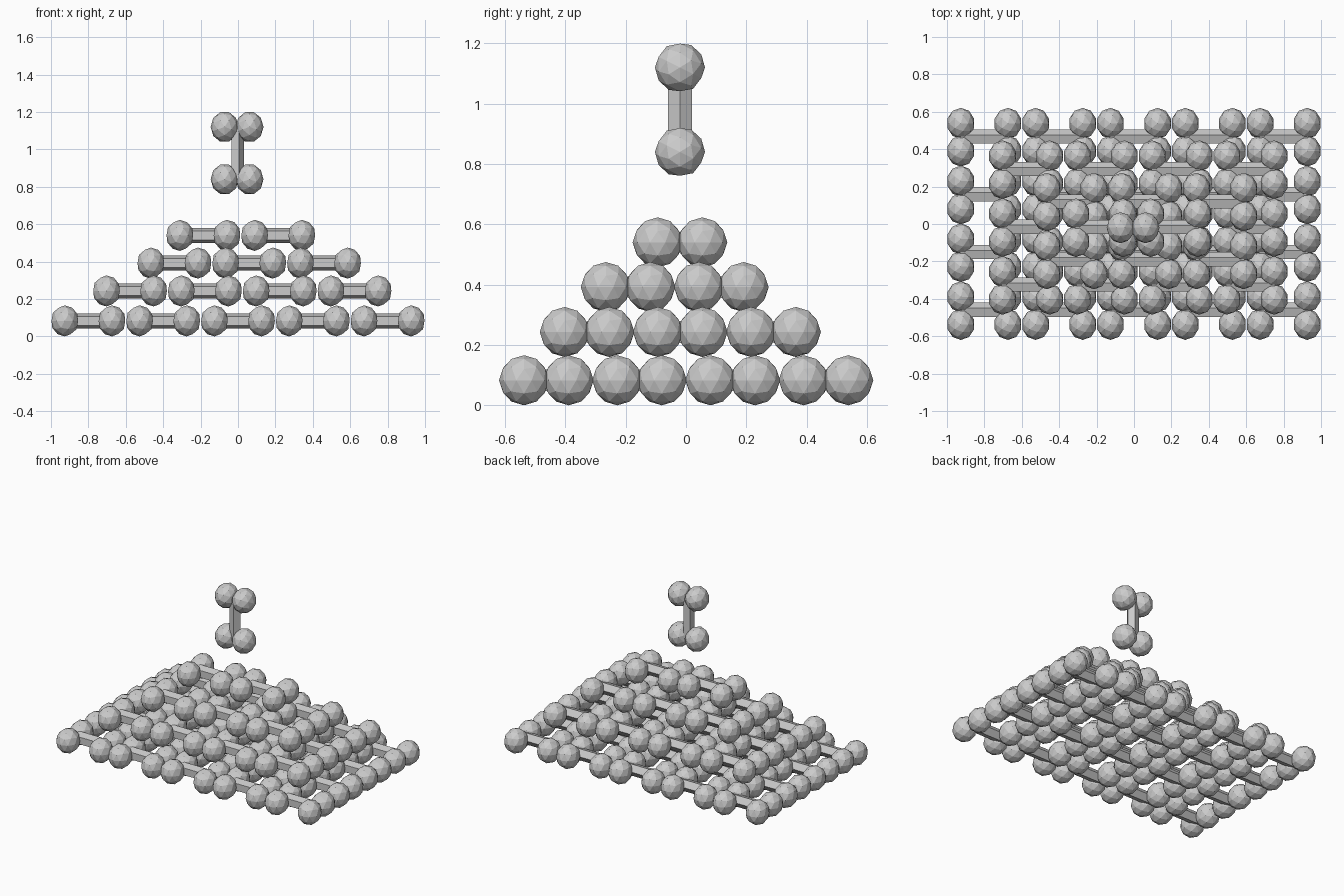
import bpy, bmesh
from math import pi
from mathutils import Matrix, Vector

if "Cube" in bpy.data.objects:
    bpy.data.objects.remove(bpy.data.objects["Cube"])

# One bone: two faceted knobs at each end and a five-sided shaft along x
def bone_mesh():
    bm = bmesh.new()
    for x in (-0.14, 0.14):
        for y in (-0.074, 0.074):
            bmesh.ops.create_icosphere(bm, subdivisions=2, radius=0.083,
                                       matrix=Matrix.Translation((x, y, 0)))
    bmesh.ops.create_cone(bm, cap_ends=True, segments=5, radius1=0.042,
                          radius2=0.042, depth=0.29,
                          matrix=Matrix.Rotation(pi / 2, 4, 'Y'))
    me = bpy.data.meshes.new("bone")
    bm.to_mesh(me)
    bm.free()
    return me

mesh = bone_mesh()

def add_bone(name, loc, rot=None):
    ob = bpy.data.objects.new(name, mesh)
    bpy.context.collection.objects.link(ob)
    # the whole pile is slightly squeezed along world x
    squeeze = Matrix.Scale(0.9, 4, Vector((1, 0, 0)))
    ob.matrix_world = Matrix.Translation(loc) @ squeeze @ (rot or Matrix())

# Stacked layers: height, first x, count in x, first y, count in y
layers = [
    (0.083, -0.80, 5, -0.463, 4),
    (0.243, -0.577, 4, -0.328, 3),
    (0.392, -0.34, 3, -0.192, 2),
    (0.540, -0.185, 2, -0.020, 1),
]
for n, (z, x0, nx, y0, ny) in enumerate(layers, 1):
    for i in range(nx):
        for j in range(ny):
            add_bone(f"layer_{n}_bone_{i}_{j}", (x0 + 0.4 * i, y0 + 0.309 * j, z))

# Upright bone floating over the pile: length x -> z, width y -> x
upright = Matrix(((0, 1, 0, 0), (0, 0, 1, 0), (1, 0, 0, 0), (0, 0, 0, 1)))
add_bone("floating_bone", (-0.005, -0.02, 0.98), upright)
